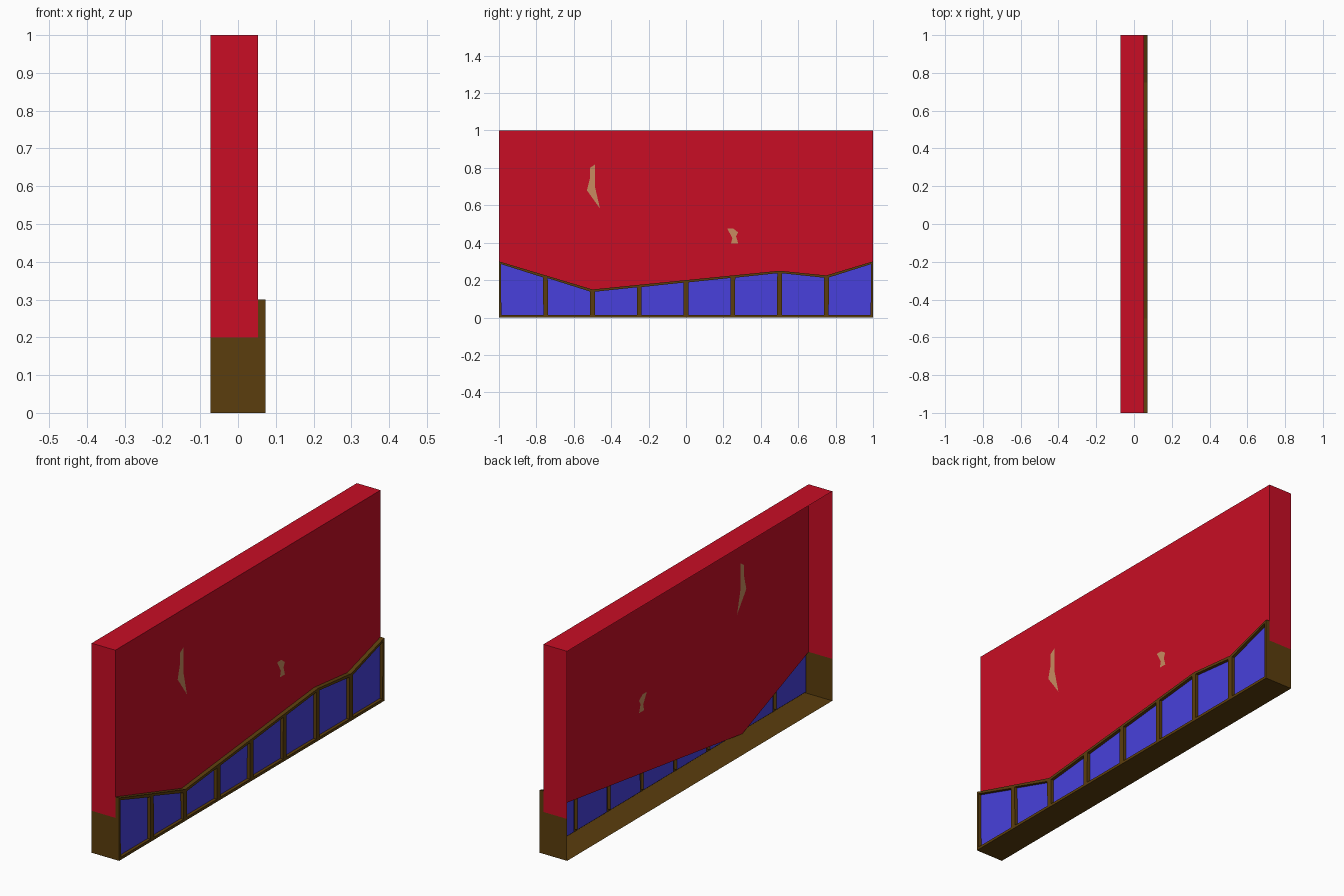
import bpy, bmesh
from mathutils import Vector

if "Cube" in bpy.data.objects:
    bpy.data.objects.remove(bpy.data.objects["Cube"])

BACK, WALL, FRONT = -0.0725, 0.0525, 0.0725   # depth planes along x


def material(name, rgb):
    m = bpy.data.materials.new(name)
    m.diffuse_color = (*rgb, 1)
    m.use_nodes = True
    m.node_tree.nodes["Principled BSDF"].inputs["Base Color"].default_value = m.diffuse_color
    return m


RED = material("red_paint", (0.58, 0.004, 0.018))
BROWN = material("brown_wood", (0.105, 0.048, 0.004))
BLUE = material("blue_panel", (0.065, 0.051, 0.716))
TAN = material("tan_plaster", (0.58, 0.26, 0.115))


def finish(name, bm, mat):
    me = bpy.data.meshes.new(name)
    bm.to_mesh(me)
    bm.free()
    me.materials.append(mat)
    ob = bpy.data.objects.new(name, me)
    bpy.context.collection.objects.link(ob)
    return ob


def add_face(bm, pts, outward):
    f = bm.faces.new([bm.verts.new(p) for p in pts])
    f.normal_update()
    if f.normal.dot(Vector(outward)) < 0:
        f.normal_flip()
    return f


def end_quad(bm, s, x0, x1, z0, z1):
    add_face(bm, [(x0, s, z0), (x1, s, z0), (x1, s, z1), (x0, s, z1)], (0, s, 0))


# Chipped patches, as (y, z) outlines
chips = {
    "tall_chip": [(-.514, .80), (-.487, .818), (-.487, .70), (-.46, .583),
                  (-.53, .68), (-.514, .743)],
    "small_chip": [(.22, .476), (.252, .476), (.279, .455), (.268, .434),
                   (.279, .396), (.241, .396), (.248, .425)],
}
for name, pts in chips.items():
    bm = bmesh.new()
    add_face(bm, [(WALL, y, z) for y, z in pts], (1, 0, 0))
    finish(name, bm, TAN)

# Wall sheet with openings for the chips
bm = bmesh.new()
edges = []
for loop in [[(-1, .2), (-.5, 0), (1, .2), (1, 1), (-1, 1)], *chips.values()]:
    vs = [bm.verts.new((WALL, y, z)) for y, z in loop]
    edges += [bm.edges.new((vs[i - 1], vs[i])) for i in range(len(vs))]
bmesh.ops.triangle_fill(bm, edges=edges, use_beauty=True, normal=(1, 0, 0))
for f in bm.faces:
    f.normal_update()
    if f.normal.x < 0:
        f.normal_flip()
# Wall top and ends (the back is open)
add_face(bm, [(BACK, -1, 1), (WALL, -1, 1), (WALL, 1, 1), (BACK, 1, 1)], (0, 0, 1))
for s in (-1, 1):
    end_quad(bm, s, BACK, WALL, .2, 1)
finish("upper_wall", bm, RED)

# Wainscot frame: eight bays under an uneven top line
heights = [.3, .225, .15, .175, .2, .225, .25, .225, .3]
bm = bmesh.new()
bays = []
for i in range(8):
    y0, y1 = -1 + i / 4, -.75 + i / 4
    h0, h1 = heights[i], heights[i + 1]
    bays.append(add_face(bm, [(FRONT, y0, 0), (FRONT, y1, 0),
                              (FRONT, y1, h1), (FRONT, y0, h0)], (1, 0, 0)))
    # ledge on top of the bay
    add_face(bm, [(WALL, y0, h0), (FRONT, y0, h0),
                  (FRONT, y1, h1), (WALL, y1, h1)], (0, 0, 1))
# Recess each bay, then move its centre to the panel object
for f in bays:
    bmesh.ops.inset_individual(bm, faces=[f], thickness=.018, depth=0)
    r = bmesh.ops.extrude_discrete_faces(bm, faces=[f])["faces"][0]
    bmesh.ops.translate(bm, verts=r.verts, vec=(-.015, 0, 0))
    r.material_index = 1
panels = bmesh.new()
for f in [f for f in bm.faces if f.material_index == 1]:
    add_face(panels, [v.co.copy() for v in f.verts], (1, 0, 0))
    bm.faces.remove(f)
finish("inset_panels", panels, BLUE)

# Floor and lower ends
add_face(bm, [(BACK, -1, 0), (FRONT, -1, 0), (FRONT, 1, 0), (BACK, 1, 0)], (0, 0, -1))
for s in (-1, 1):
    end_quad(bm, s, BACK, FRONT, 0, .2)
    end_quad(bm, s, WALL, FRONT, .2, .3)
bmesh.ops.remove_doubles(bm, verts=bm.verts, dist=1e-5)
finish("lower_frame", bm, BROWN)
